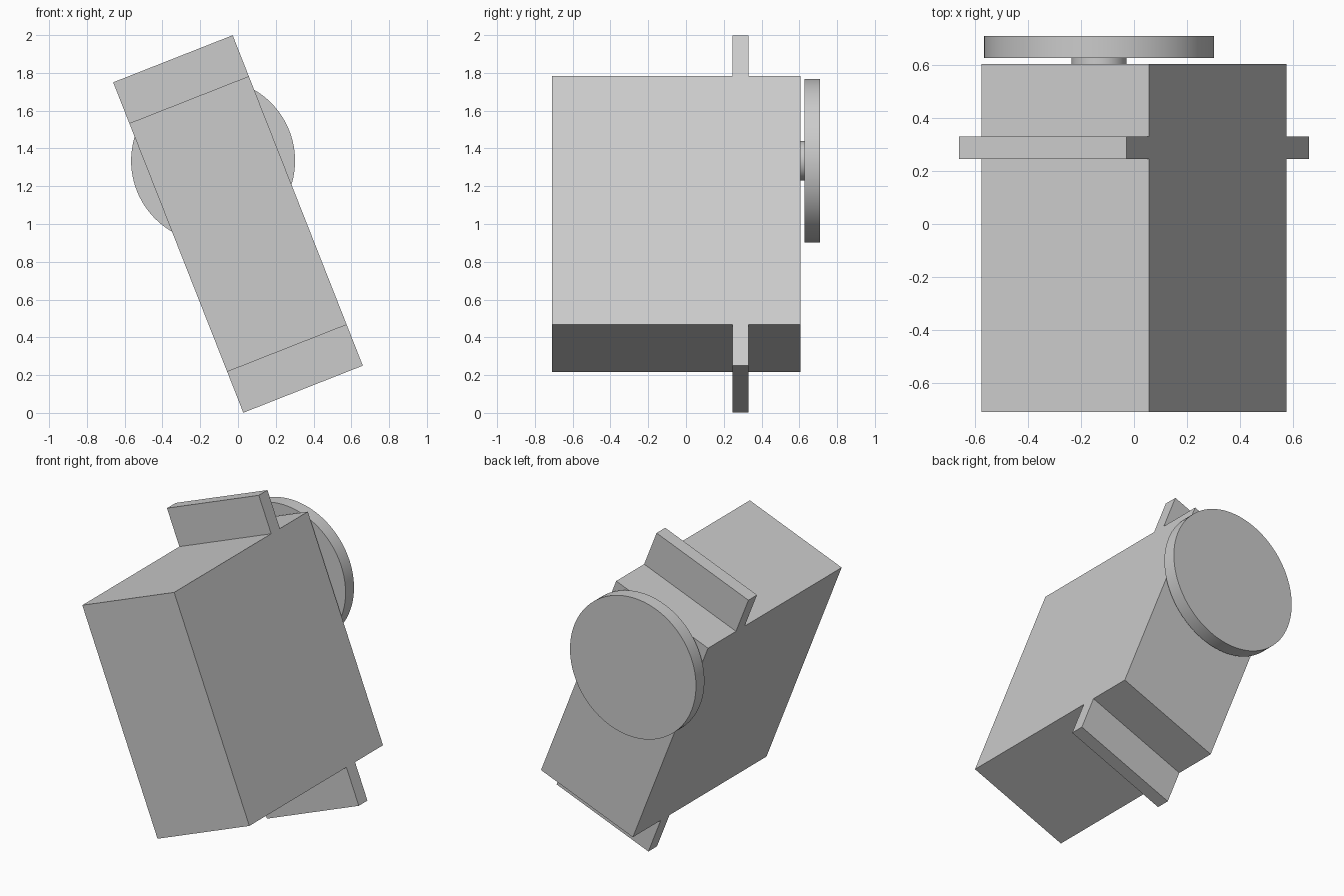
import bpy
import math
from mathutils import Matrix, Vector

cube = bpy.data.objects.get("Cube")
if cube:
    bpy.data.objects.remove(cube, do_unlink=True)

# One plain grey for the whole model
grey = bpy.data.materials.new("plain grey")
grey.use_nodes = True
colour = (0.6, 0.6, 0.6, 1)
grey.diffuse_color = colour
grey.node_tree.nodes["Principled BSDF"].inputs["Base Color"].default_value = colour

# Everything leans sideways about the body centre
TILT = Matrix.Translation((0, 0, 1)) @ Matrix.Rotation(math.radians(-21.5), 4, "Y")
HALF_WIDTH, HALF_HEIGHT, TAB_END = 0.34, 0.707, 0.94
DISC_OFFSET = 0.36


def finish(name, local):
    obj = bpy.context.object
    obj.name = name
    obj.data.name = name
    obj.data.materials.append(grey)
    obj.matrix_world = TILT @ local
    return obj


def box(name, low, high):
    low, high = Vector(low), Vector(high)
    bpy.ops.mesh.primitive_cube_add(size=1)
    bpy.context.object.data.transform(Matrix.Diagonal((*(high - low), 1)))
    return finish(name, Matrix.Translation((low + high) / 2))


def disc(name, radius, front, back):
    bpy.ops.mesh.primitive_cylinder_add(vertices=96, radius=radius, depth=back - front)
    place = Matrix.Translation((0, (front + back) / 2, DISC_OFFSET))
    obj = finish(name, place @ Matrix.Rotation(math.pi / 2, 4, "X"))
    bpy.ops.object.shade_smooth_by_angle(angle=math.radians(30))
    return obj


# Main block
box("body", (-HALF_WIDTH, -0.71, -HALF_HEIGHT), (HALF_WIDTH, 0.605, HALF_HEIGHT))

# Mounting tabs at both ends
for name, ends in (("upper_tab", (HALF_HEIGHT, TAB_END)),
                   ("lower_tab", (-TAB_END, -HALF_HEIGHT))):
    box(name, (-HALF_WIDTH, 0.245, ends[0]), (HALF_WIDTH, 0.33, ends[1]))

# Shaft and round output disc on the back
disc("shaft", 0.104, 0.605, 0.627)
disc("output_disc", 0.434, 0.627, 0.71)
